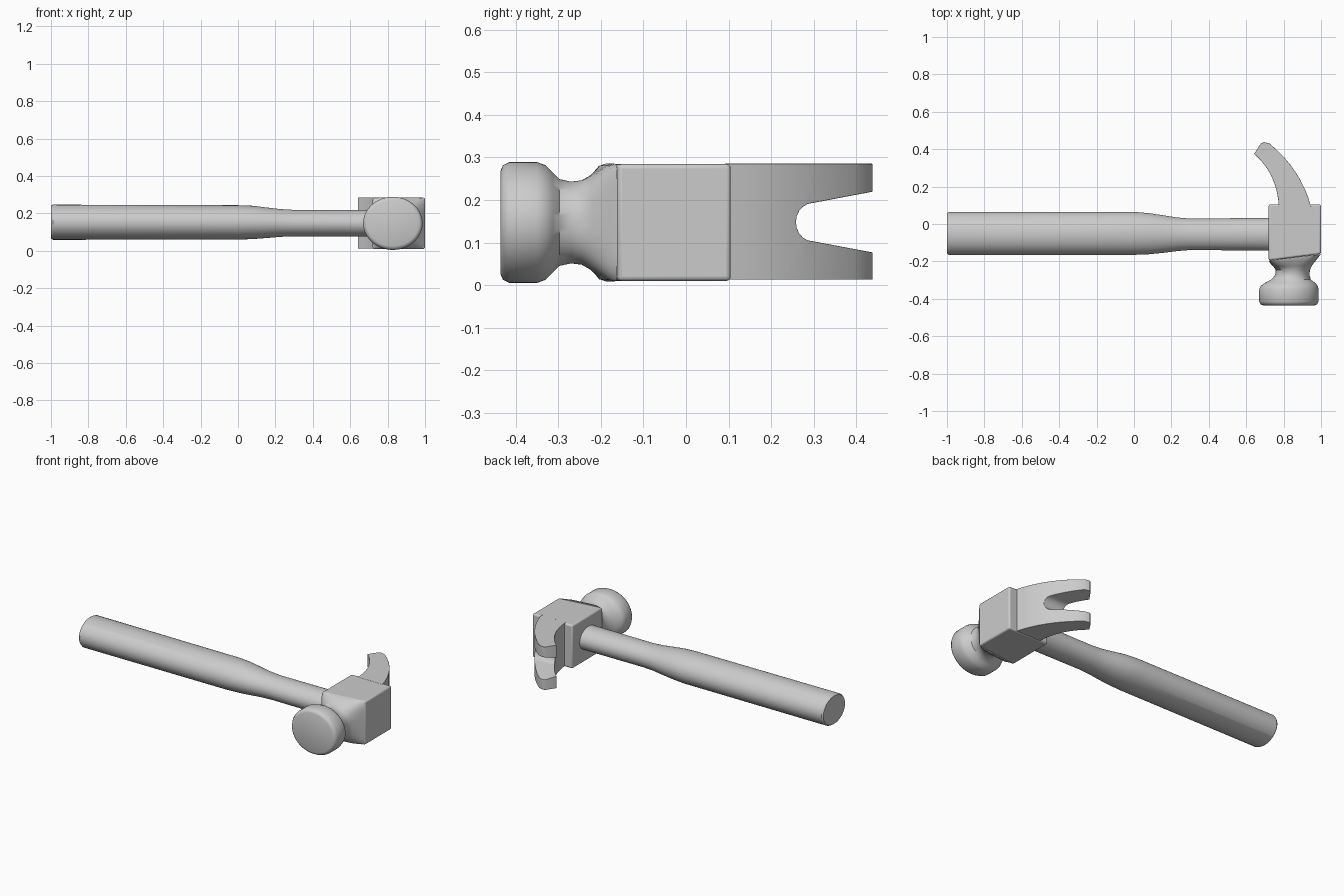
import bpy, bmesh, math
from mathutils import Vector

if "Cube" in bpy.data.objects:
    bpy.data.objects.remove(bpy.data.objects["Cube"])

GREY = (0.6, 0.6, 0.6, 1)
mat = bpy.data.materials.new("light grey")
mat.use_nodes = True
mat.diffuse_color = GREY
mat.node_tree.nodes["Principled BSDF"].inputs["Base Color"].default_value = GREY


def finish(name, bm):
    bmesh.ops.recalc_face_normals(bm, faces=bm.faces)
    mesh = bpy.data.meshes.new(name)
    bm.to_mesh(mesh)
    bm.free()
    obj = bpy.data.objects.new(name, mesh)
    bpy.context.collection.objects.link(obj)
    mesh.materials.append(mat)
    return obj


def activate(obj):
    bpy.ops.object.select_all(action='DESELECT')
    obj.select_set(True)
    bpy.context.view_layer.objects.active = obj


def smooth(obj, angle=32):
    activate(obj)
    bpy.ops.object.shade_smooth_by_angle(angle=math.radians(angle))


def loft(name, rings):
    """Skin a list of point rings and cap both ends."""
    bm = bmesh.new()
    loops = [[bm.verts.new(p) for p in ring] for ring in rings]
    n = len(loops[0])
    for a, b in zip(loops, loops[1:]):
        for i in range(n):
            j = (i + 1) % n
            bm.faces.new((a[i], a[j], b[j], b[i]))
    bm.faces.new(loops[0])
    bm.faces.new(loops[-1])
    return finish(name, bm)


def section(ra, rb, power=2, n=64):
    """Superellipse: power 2 is an ellipse, higher is squarer."""
    for i in range(n):
        t = 2 * math.pi * (i + 0.5) / n
        c, s = math.cos(t), math.sin(t)
        r = (abs(c) ** power + abs(s) ** power) ** (-1 / power)
        yield ra * r * c, rb * r * s


def prism(name, outline, lift, depth):
    """Extrude an outline; lift maps (u, v, w) to a point."""
    return loft(name, [[lift(u, v, w) for u, v in outline] for w in depth])


# Handle: oval grip that narrows towards the head
handle_stations = [  # x, centre y, centre z, half width, half height
    (-1, -0.05, 0.153, 0.108, 0.088), (-0.99, -0.05, 0.153, 0.115, 0.094),
    (0.0, -0.05, 0.152, 0.115, 0.092), (0.08, -0.052, 0.152, 0.11, 0.089),
    (0.16, -0.054, 0.15, 0.1, 0.081), (0.23, -0.055, 0.149, 0.09, 0.074),
    (0.3, -0.055, 0.148, 0.084, 0.071), (0.76, -0.055, 0.148, 0.088, 0.071)]
smooth(loft("handle", [[(x, cy + a, cz + b) for a, b in section(ra, rb)]
                       for x, cy, cz, ra, rb in handle_stations]))

# Striking face, neck and shoulder flowing into the square block
head_stations = [  # y, centre x, half width, half height, squareness, tilt
    (-0.435, 0.828, 0.138, 0.122, 2, 0), (-0.43, 0.828, 0.15, 0.134, 2, 0),
    (-0.415, 0.828, 0.159, 0.142, 2, 0), (-0.35, 0.828, 0.159, 0.142, 2, 0),
    (-0.33, 0.83, 0.152, 0.135, 2, 0), (-0.313, 0.835, 0.132, 0.118, 2, 0),
    (-0.297, 0.84, 0.105, 0.102, 2, 0), (-0.27, 0.847, 0.091, 0.096, 2.1, 0),
    (-0.245, 0.849, 0.092, 0.099, 2.3, 0), (-0.225, 0.85, 0.103, 0.11, 3, 0.05),
    (-0.195, 0.857, 0.128, 0.134, 6, 0.12), (-0.178, 0.859, 0.139, 0.138, 12, 0.12)]
smooth(loft("striking_face", [[(cx + a, y + tilt * a, 0.147 + b)
                               for a, b in section(ra, rb, p)]
                              for y, cx, ra, rb, p, tilt in head_stations]), 40)

# Block that holds the handle
block = prism("head_block", [(0.72, -0.195), (1, -0.16), (1, 0.105), (0.72, 0.105)],
              lambda x, y, z: (x, y, z), (0.01, 0.284))
bevel = block.modifiers.new("soft edges", 'BEVEL')
bevel.width, bevel.segments = 0.01, 3
smooth(block)


# Curved claw, drawn from above
def arc(points, steps=8):
    """Quadratic curve through a start, control and end point."""
    a, b, c = map(Vector, points)
    return [tuple(a * (1 - t) ** 2 + b * 2 * t * (1 - t) + c * t * t)
            for t in (i / steps for i in range(steps + 1))]


outer = arc([(0.947, 0.09), (0.895, 0.29), (0.725, 0.43)])
inner = arc([(0.642, 0.375), (0.765, 0.27), (0.775, 0.09)])
claw = prism("claw", outer + [(0.695, 0.438), (0.678, 0.43)] + inner,
             lambda x, y, z: (x, y, z), (0.013, 0.285))

# Tapered slot with a rounded root between the two prongs
root = [(0.298 - 0.04 * math.cos(t), 0.148 + 0.045 * math.sin(t))
        for t in (math.pi * (i / 10 - 0.5) for i in range(11))]
slot = prism("slot_cutter", [(0.5, 0.065)] + root + [(0.5, 0.231)],
             lambda y, z, x: (x, y, z), (0.5, 1.1))
cut = claw.modifiers.new("slot", 'BOOLEAN')
cut.operation, cut.object, cut.solver = 'DIFFERENCE', slot, 'EXACT'
activate(claw)
bpy.ops.object.modifier_apply(modifier="slot")
bpy.data.objects.remove(slot)
bevel = claw.modifiers.new("soft edges", 'BEVEL')
bevel.width, bevel.segments = 0.01, 2
bevel.limit_method, bevel.angle_limit = 'ANGLE', math.radians(40)
smooth(claw, 35)
